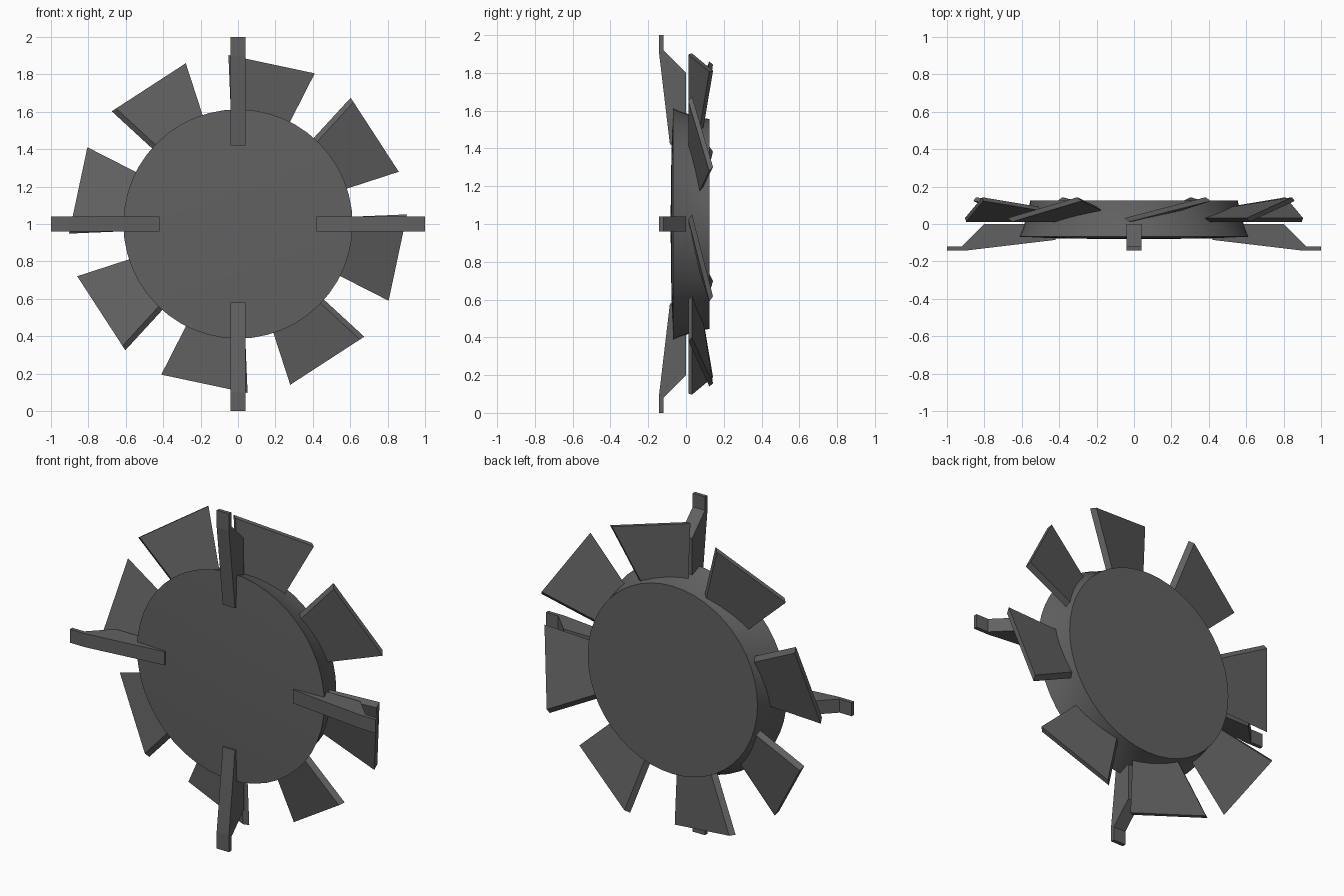
import bpy, bmesh, math
from mathutils import Vector

cube = bpy.data.objects.get("Cube")
if cube:
    bpy.data.objects.remove(cube, do_unlink=True)

grey = bpy.data.materials.new("dark grey")
grey.use_nodes = True
COLOUR = (0.12, 0.12, 0.12, 1)
grey.diffuse_color = COLOUR
grey.node_tree.nodes["Principled BSDF"].inputs["Base Color"].default_value = COLOUR


def add_object(name, bm):
    bmesh.ops.recalc_face_normals(bm, faces=bm.faces)
    mesh = bpy.data.meshes.new(name)
    bm.to_mesh(mesh)
    bm.free()
    mesh.materials.append(grey)
    ob = bpy.data.objects.new(name, mesh)
    bpy.context.collection.objects.link(ob)
    return ob


def place(radial, across, y, angle):
    """Point on the wheel: distance outward, distance clockwise, depth."""
    c, s = math.cos(angle), math.sin(angle)
    return Vector((radial * c + across * s, y, 1 + radial * s - across * c))


def prism(name, front, back):
    """Solid between two matching outlines."""
    bm = bmesh.new()
    a = [bm.verts.new(p) for p in front]
    b = [bm.verts.new(p) for p in back]
    bm.faces.new(a)
    bm.faces.new(b[::-1])
    for i in range(len(a)):
        j = (i + 1) % len(a)
        bm.faces.new((a[i], b[i], b[j], a[j]))
    return add_object(name, bm)


# Hub: lathed disc, slightly domed front, tapering to a flat back
profile = [(0, -0.082), (0.4, -0.077), (0.613, -0.068), (0.597, -0.03),
           (0.58, 0.02), (0.565, 0.07), (0.555, 0.125), (0, 0.125)]
bm = bmesh.new()
verts = [bm.verts.new((r, y, 1)) for r, y in profile]
edges = [bm.edges.new(pair) for pair in zip(verts, verts[1:])]
bmesh.ops.spin(bm, geom=verts + edges, cent=(0, 0, 1), axis=(0, 1, 0),
               angle=math.tau, steps=48)
bmesh.ops.remove_doubles(bm, verts=bm.verts, dist=0.0005)
hub = add_object("hub", bm)
bpy.context.view_layer.objects.active = hub
hub.select_set(True)
bpy.ops.object.shade_smooth_by_angle(angle=math.radians(30))
hub.select_set(False)

# Blades: tapered skewed slabs, hinged back from their leading edge
outline = [(0.53, -0.122, 0.012), (0.873, -0.21, 0.012),
           (0.873, 0.234, 0.123), (0.53, 0.142, 0.07)]
for i in range(8):
    a = math.radians(78 - 45 * i)
    prism(f"blade_{i + 1}",
          [place(r, t, y, a) for r, t, y in outline],
          [place(r, t - 0.028, y + 0.02, a) for r, t, y in outline])

# Brackets: four radial struts with a flat outer tab
side = [(0.42, -0.06), (0.42, -0.085), (0.9, -0.142), (1.0, -0.142),
        (1.0, -0.12), (0.92, -0.12), (0.8, 0.0), (0.5, 0.0)]
for i, name in enumerate(("left", "top", "right", "bottom")):
    a = math.radians(90 * i)
    prism(f"{name}_bracket",
          [place(r, -0.04, y, a) for r, y in side],
          [place(r, 0.04, y, a) for r, y in side])
